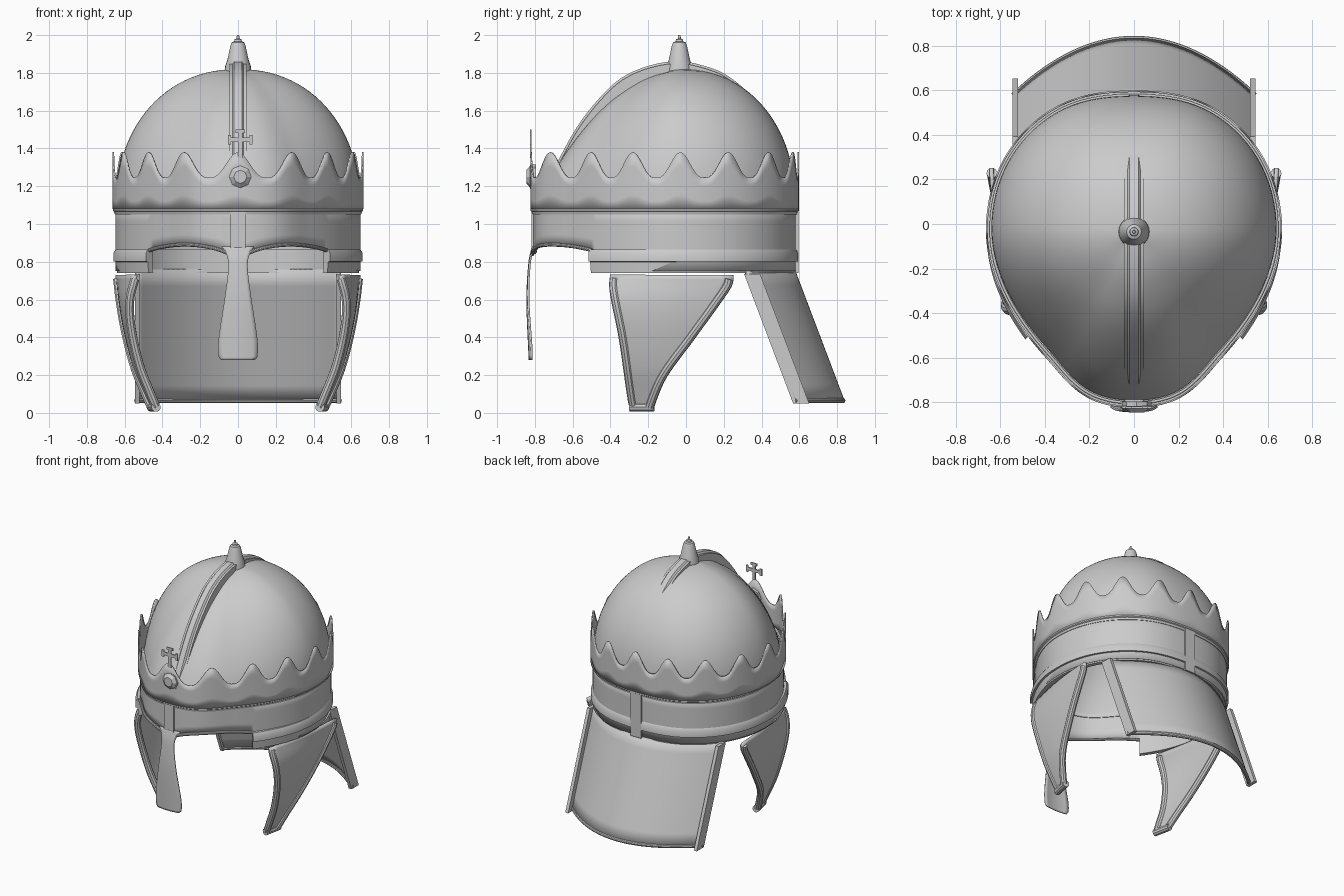
import bpy, bmesh
from math import sin, cos, pi, radians, degrees

if "Cube" in bpy.data.objects:
    bpy.data.objects.remove(bpy.data.objects["Cube"])

CY = -0.03  # centre of the egg-shaped plan


def interp(tab, x):
    """Smooth curve through (x, y) pairs."""
    n = len(tab)
    x = min(max(x, tab[0][0]), tab[-1][0])
    i = 0
    while i < n - 2 and x > tab[i + 1][0]:
        i += 1

    def slope(k):
        a, b = tab[max(k - 1, 0)], tab[min(k + 1, n - 1)]
        return (b[1] - a[1]) / (b[0] - a[0])
    (x0, y0), (x1, y1) = tab[i], tab[i + 1]
    h = x1 - x0
    t = (x - x0) / h
    return ((2*t**3 - 3*t*t + 1) * y0 + (t**3 - 2*t*t + t) * h * slope(i)
            + (3*t*t - 2*t**3) * y1 + (t**3 - t*t) * h * slope(i + 1))


PLAN = [(-15, .775), (0, .79), (15, .775), (34, .692), (55, .658), (90, .66),
        (123, .663), (148, .653), (180, .625), (212, .653)]


def plan(a):
    d = degrees(a) % 360
    return interp(PLAN, min(d, 360 - d))


def polar(a, r, z):
    return (r * sin(a), CY - r * cos(a), z)


def finish(ob, thick=0, angle=35):
    bpy.ops.object.select_all(action='DESELECT')
    ob.select_set(True)
    bpy.context.view_layer.objects.active = ob
    if thick:
        m = ob.modifiers.new("thickness", 'SOLIDIFY')
        m.thickness, m.offset = thick, 0
    if angle:
        bpy.ops.object.shade_smooth_by_angle(angle=radians(angle))
    return ob


def grid(name, f, nu, nv, wrap_u=False, wrap_v=False, caps=False, thick=0, angle=35):
    """Surface f(u, v) with u, v in 0..1."""
    bm = bmesh.new()
    cu, cv = nu + (not wrap_u), nv + (not wrap_v)
    V = [[bm.verts.new(f(i / nu, j / nv)) for j in range(cv)] for i in range(cu)]
    for i in range(nu):
        for j in range(nv):
            i2, j2 = (i + 1) % cu, (j + 1) % cv
            bm.faces.new((V[i][j], V[i2][j], V[i2][j2], V[i][j2]))
    if caps:
        bm.faces.new(V[0])
        bm.faces.new(V[-1])
    bmesh.ops.remove_doubles(bm, verts=bm.verts, dist=1e-5)
    bmesh.ops.recalc_face_normals(bm, faces=bm.faces)
    me = bpy.data.meshes.new(name)
    bm.to_mesh(me)
    bm.free()
    ob = bpy.data.objects.new(name, me)
    bpy.context.collection.objects.link(ob)
    return finish(ob, thick, angle)


def hoop(name, prof, a0=0, flare=0):
    """Ring following the plan; prof is (radial offset, z). a0 leaves a gap in front."""
    n = len(prof)

    def f(u, v):
        a = a0 + u * (2 * pi - 2 * a0)
        o, z = prof[round(v * n) % n]
        return polar(a, plan(a) + o + flare * max(0, cos(a)), z)
    return grid(name, f, 128, n, a0 == 0, True, a0 > 0)


def tube(name, pts, r):
    cu = bpy.data.curves.new(name, 'CURVE')
    cu.dimensions, cu.bevel_depth, cu.bevel_resolution, cu.use_fill_caps = '3D', r, 3, True
    s = cu.splines.new('POLY')
    s.points.add(len(pts) - 1)
    for p, q in zip(s.points, pts):
        p.co = (*q, 1)
    ob = bpy.data.objects.new(name, cu)
    bpy.context.collection.objects.link(ob)
    finish(ob, angle=0)
    bpy.ops.object.convert(target='MESH')
    return finish(bpy.context.object)


def box(name, loc, size):
    bpy.ops.mesh.primitive_cube_add(size=1, location=loc)
    ob = bpy.context.object
    ob.name, ob.scale = name, size
    return ob


# Dome: round at the sides and back, sloping at the front
FRONT = [(1.05, 1.0), (1.15, .95), (1.29, .86), (1.45, .72), (1.6, .55), (1.7, .39), (1.78, .2), (1.82, 0)]


def dome(u, v):
    a, p = 2 * pi * u, -.13 + v * (pi / 2 + .13)
    z = 1.15 + .67 * sin(p)
    w = max(0, cos(a)) ** 1.5
    s = (1 - w) * max(0, cos(p)) ** .93 + w * interp(FRONT, z)
    return polar(a, (plan(a) - .02) * (s if v < 1 else 0), z)


grid("dome", dome, 96, 28, wrap_u=True)

# Crest strip running front to back over the dome, with a raised centre
CREST = [(-.72, 1.24), (-.69, 1.31), (-.58, 1.51), (-.46, 1.665), (-.34, 1.775), (-.19, 1.84), (-.03, 1.862),
         (.12, 1.83), (.22, 1.785), (.335, 1.69), (.44, 1.555), (.51, 1.43), (.555, 1.32), (.575, 1.2), (.58, 1.08)]
SEC = [(-.045, -.07), (-.045, -.012), (-.03, -.012), (-.02, 0), (.02, 0), (.03, -.012), (.045, -.012), (.045, -.07)]


def crest(u, v):
    k = u * (len(CREST) - 1)
    ty = [(i, c[0]) for i, c in enumerate(CREST)]
    tz = [(i, c[1]) for i, c in enumerate(CREST)]
    y, z = interp(ty, k), interp(tz, k)
    dy = interp(ty, k + .1) - interp(ty, k - .1)
    dz = interp(tz, k + .1) - interp(tz, k - .1)
    L = (dy * dy + dz * dz) ** .5
    x, h = SEC[round(v * 8) % 8]
    return (x, y - dz / L * h, z + dy / L * h)


grid("crest", crest, 56, 8, wrap_v=True, caps=True)

# Finial
PROF = [(0, 1.79), (.07, 1.80), (.068, 1.835), (.056, 1.87), (.04, 1.945), (.033, 1.962), (.02, 1.967),
        (.018, 1.978), (.008, 1.982), (.006, 2.0), (0, 2.0)]


def finial(u, v):
    r, z = PROF[round(v * 10)]
    return (r * cos(2 * pi * u), r * sin(2 * pi * u) - .035, z)


grid("finial", finial, 24, 10, wrap_u=True)

# Scalloped crown with sixteen points
def crown(u, v):
    a = 2 * pi * u
    top = 1.245 + .135 * ((1 + cos(16 * a)) / 2) ** 1.4
    return polar(a, plan(a), 1.08 + v * (top - 1.08))


grid("crown", crown, 320, 4, wrap_u=True, thick=.008)

# Cross and gem at the front of the crown
FY = -.823
box("cross_stem", (.012, FY, 1.42), (.024, .008, .14))
box("cross_bar", (.012, FY, 1.445), (.11, .008, .024))
for i, (x, z, sx, sz) in enumerate([(-.045, 1.445, .018, .05), (.069, 1.445, .018, .05), (.012, 1.491, .05, .018)]):
    box(f"cross_tip_{i}", (x, FY, z), (sx, .008, sz))
bpy.ops.mesh.primitive_cone_add(vertices=8, radius1=.066, radius2=.035, depth=.026,
                                location=(.012, -.832, 1.25), rotation=(pi / 2, 0, 0))
bpy.context.object.name = "gem"
bpy.ops.mesh.primitive_cylinder_add(vertices=8, radius=.066, depth=.03,
                                    location=(.012, -.81, 1.25), rotation=(pi / 2, 0, 0))
bpy.context.object.name = "gem_setting"

# Head band with two brow arches
def brow(x):
    return .84 + .05 * max(0, sin(pi * min(max((abs(x) - .05) / .46, 0), 1))) ** .7


def band(u, v):
    a = 2 * pi * u
    r = plan(a) - .018
    bottom = brow(r * sin(a)) if cos(a) > .69 else .75
    return polar(a, r, bottom + v * (1.1 - bottom))


grid("head_band", band, 192, 4, wrap_u=True, thick=.012)
hoop("band_rim", [(-.03, 1.05), (-.008, 1.05), (-.004, 1.065), (.003, 1.07), (.003, 1.088), (-.03, 1.09)])
hoop("lower_moulding", [(-.05, .74), (-.02, .74), (-.014, .80), (0, .802), (0, .845), (-.012, .865), (-.05, .865)],
     radians(45), .03)
for s in (1, -1):
    pts = []
    for i in range(25):
        a = s * radians(3 + i * 1.75)
        r = plan(a) - .006
        pts.append(polar(a, r, brow(r * sin(a))))
    tube("brow_bead", pts, .01)

# Vertical straps front and back
box("front_strap", (0, -.803, .97), (.08, .03, .24))
box("back_strap", (0, .58, .91), (.085, .03, .34))

# Nose guard
NOSE = [(.28, .088), (.29, .1), (.36, .104), (.45, .094), (.6, .071), (.75, .052), (.82, .055), (.88, .085)]
NOSE_Y = [(.28, -.828), (.6, -.84), (.8, -.829), (.88, -.812)]


def nose(u, v):
    z = .28 + .6 * u
    x = (2 * v - 1) * interp(NOSE, z)
    return (x, interp(NOSE_Y, z) + 1.2 * x * x, z)


grid("nose_guard", nose, 40, 8, thick=.01)

# Cheek guards with rolled edges
XF = [(.01, .425), (.1, .462), (.25, .52), (.45, .565), (.6, .572), (.73, .54)]
XB = [(.01, .45), (.1, .49), (.25, .55), (.45, .60), (.6, .625), (.73, .64)]
YF = [(.01, -.29), (.06, -.305), (.4, -.355), (.66, -.405), (.73, -.40)]
YB = [(.01, -.175), (.05, -.165), (.2, -.10), (.4, .045), (.6, .19), (.69, .248), (.73, .25)]


def cheek(s, inset=0.0):
    def f(u, v):
        z = .01 + u * .72
        y0, y1 = interp(YF, z) + inset, interp(YB, z) - inset
        x = interp(XF, z) * (1 - v) + interp(XB, z) * v + .02 * sin(pi * v) * u
        return (s * x, y0 + v * (y1 - y0), z)
    return f


for s, side in ((1, "right"), (-1, "left")):
    grid("cheek_guard_" + side, cheek(s), 30, 10, thick=.018)
    for v, edge in ((0, "front"), (1, "back")):
        tube(f"cheek_{edge}_edge_{side}", [cheek(s, .022)(.03 + .94 * i / 24, v) for i in range(25)], .024)
    tube("cheek_bottom_edge_" + side, [cheek(s)(.028, v / 4) for v in range(5)], .025)

# Neck guard: curved plate sloping back, flanged sides and a lip
def neck(u, v):
    x = .54 * (2 * v - 1)
    z = .06 + .70 * u
    return (x, .832 - .265 * u - .255 * (x / .54) ** 2, z)


grid("neck_guard", neck, 8, 40, thick=.018)
tube("neck_lip", [(p[0], p[1] - .002, p[2] + .005) for p in (neck(0, i / 40) for i in range(41))], .014)
for s in (1, -1):
    def flange(u, v, s=s):
        x, y, z = neck(u * .98, 0)
        dx, dy = [(-.012, -.01), (.012, -.01), (.012, .075), (-.012, .075)][round(v * 4) % 4]
        return (s * (.533 + dx), y + dy, z - .01)
    grid("neck_flange", flange, 4, 4, wrap_v=True, caps=True)
